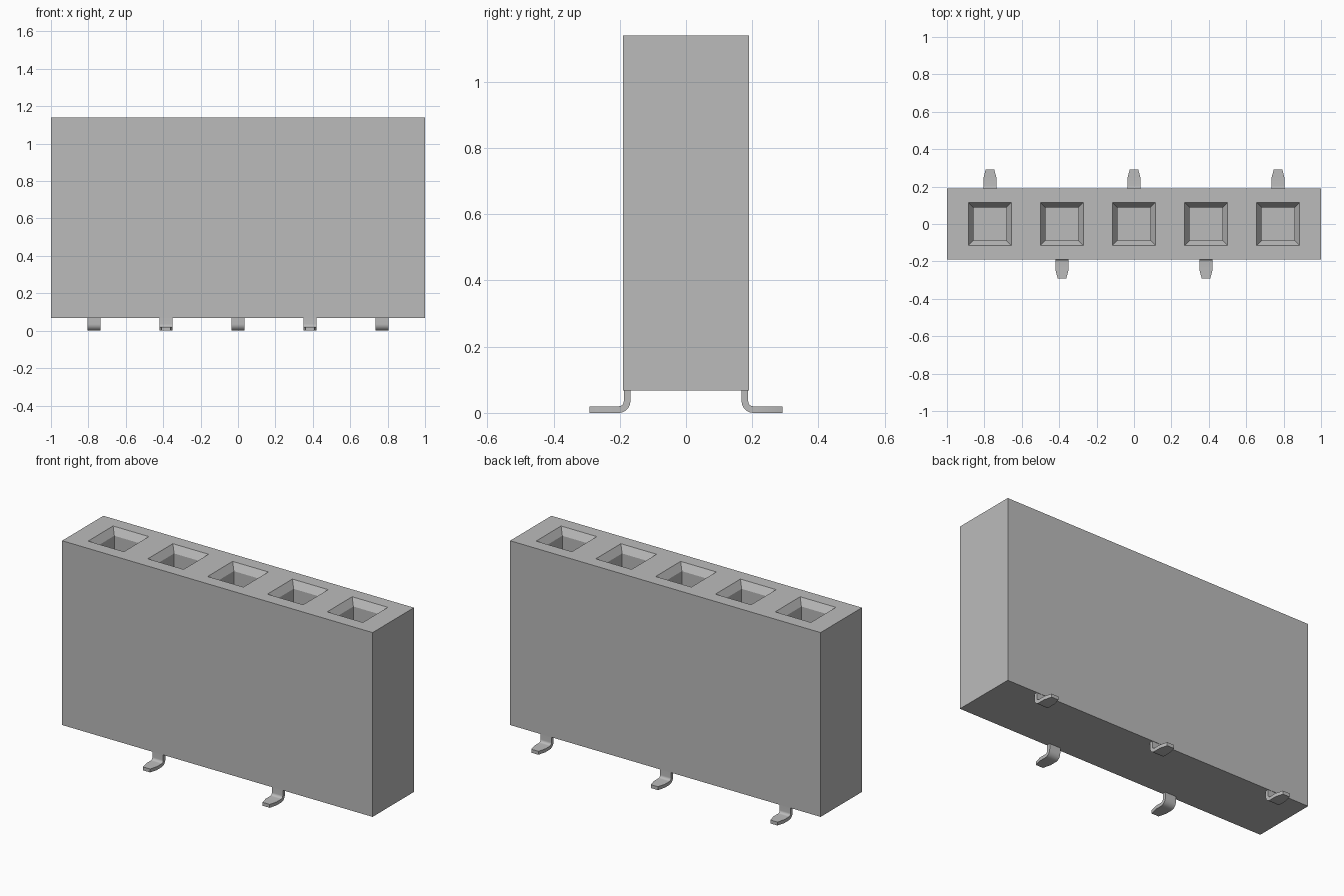
import bpy
import bmesh
import math

cube = bpy.data.objects.get("Cube")
if cube:
    bpy.data.objects.remove(cube, do_unlink=True)

PITCH = 0.385
COUNT = 5
HALF_X, HALF_Y = 1.0, 0.19
BASE, TOP = 0.067, 1.14
SOCKET = 0.115          # half size of a socket mouth
CENTRES = [(i - (COUNT - 1) / 2) * PITCH for i in range(COUNT)]

grey = bpy.data.materials.new("plain_grey")
grey.use_nodes = True
colour = (0.5, 0.5, 0.5, 1.0)
grey.diffuse_color = colour
grey.node_tree.nodes["Principled BSDF"].inputs["Base Color"].default_value = colour


def finish(bm, name):
    """Turn a bmesh into a grey object."""
    bmesh.ops.recalc_face_normals(bm, faces=bm.faces)
    mesh = bpy.data.meshes.new(name)
    bm.to_mesh(mesh)
    bm.free()
    mesh.materials.append(grey)
    obj = bpy.data.objects.new(name, mesh)
    bpy.context.collection.objects.link(obj)
    return obj


def build_housing():
    bm = bmesh.new()
    # Top surface, divided along the socket mouths
    xs = [-HALF_X] + [c + s * SOCKET for c in CENTRES for s in (-1, 1)] + [HALF_X]
    ys = [-HALF_Y, -SOCKET, SOCKET, HALF_Y]
    grid = [[bm.verts.new((x, y, TOP)) for y in ys] for x in xs]
    mouths = []
    for i in range(len(xs) - 1):
        for j in range(len(ys) - 1):
            face = bm.faces.new((grid[i][j], grid[i + 1][j],
                                 grid[i + 1][j + 1], grid[i][j + 1]))
            if i % 2 == 1 and j == 1:
                mouths.append(face)
    bm.normal_update()
    rim = [e for e in bm.edges if e.is_boundary]

    # Outer walls and underside
    walls = bmesh.ops.extrude_edge_only(bm, edges=rim)["geom"]
    for v in (g for g in walls if isinstance(g, bmesh.types.BMVert)):
        v.co.z = BASE
    lower = [g for g in walls if isinstance(g, bmesh.types.BMEdge) and g.is_boundary]
    bmesh.ops.contextual_create(bm, geom=lower)

    # Sloped lead-ins, then straight shafts
    bmesh.ops.inset_individual(bm, faces=mouths, thickness=0.037, depth=-0.04)
    for face in mouths:
        shaft = bmesh.ops.extrude_discrete_faces(bm, faces=[face])["faces"][0]
        for v in shaft.verts:
            v.co.z = TOP - 0.6
    return finish(bm, "housing")


def build_pin(name, x, side):
    bm = bmesh.new()
    half, thick, inner, outer = 0.035, 0.02, 0.168, 0.035
    tip, taper = 0.291, 0.245
    # Side profile: pairs of outer and inner points down the leg and along the foot
    pairs = [((inner, 0.09), (inner + thick, 0.09))]
    steps = 8
    for k in range(steps + 1):
        a = math.pi + k / steps * math.pi / 2
        pairs.append(tuple((inner + outer + r * math.cos(a), outer + r * math.sin(a))
                           for r in (outer, outer - thick)))
    pairs += [((y, 0), (y, thick)) for y in (taper, tip)]

    rings = []
    for k, (a, b) in enumerate(pairs):
        w = 0.023 if k == len(pairs) - 1 else half
        corners = ((-w, a), (w, a), (w, b), (-w, b))
        rings.append([bm.verts.new((x + dx, side * p[0], p[1])) for dx, p in corners])
    for r, s in zip(rings, rings[1:]):
        for k in range(4):
            n = (k + 1) % 4
            bm.faces.new((r[k], r[n], s[n], s[k]))
    bm.faces.new(rings[0])
    bm.faces.new(rings[-1])
    obj = finish(bm, name)
    bpy.ops.object.select_all(action="DESELECT")
    obj.select_set(True)
    bpy.context.view_layer.objects.active = obj
    bpy.ops.object.shade_smooth_by_angle(angle=math.radians(16))


build_housing()
# Solder pins alternate between back and front
for i, cx in enumerate(CENTRES):
    back = i % 2 == 0
    build_pin(f"{'back' if back else 'front'}_pin_{i + 1}", cx, 1 if back else -1)
